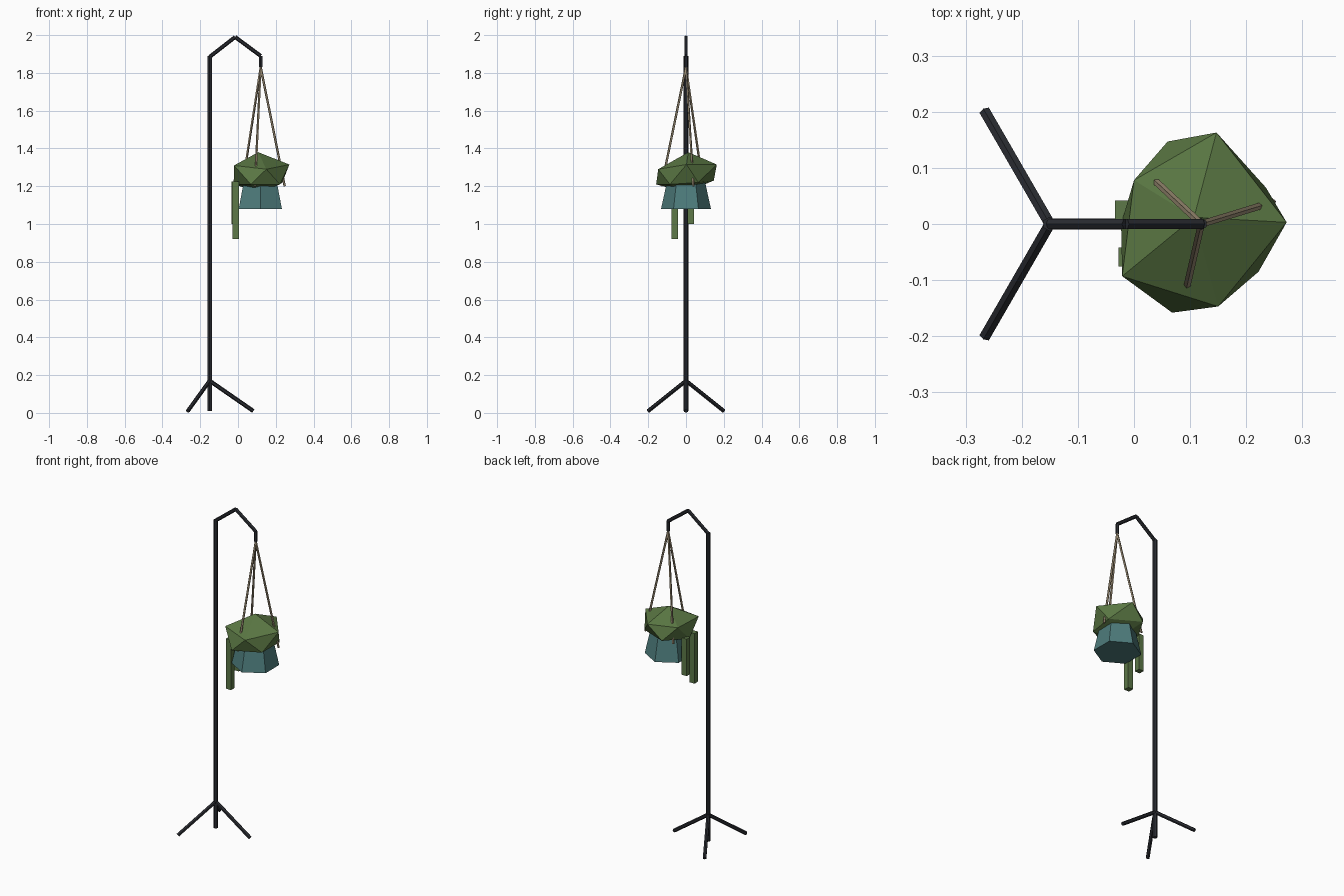
import bpy, bmesh, math
from mathutils import Vector

if "Cube" in bpy.data.objects:
    bpy.data.objects.remove(bpy.data.objects["Cube"])


def material(name, rgb):
    m = bpy.data.materials.new(name)
    m.diffuse_color = (*rgb, 1)
    m.use_nodes = True
    m.node_tree.nodes["Principled BSDF"].inputs["Base Color"].default_value = m.diffuse_color
    return m


METAL = material("dark_metal", (0.022, 0.024, 0.03))
ROPE = material("rope", (0.36, 0.29, 0.19))
LEAF = material("leaf", (0.10, 0.18, 0.055))
VINE = material("vine", (0.11, 0.19, 0.065))
POT = material("glazed_pot", (0.075, 0.2, 0.2))


def finish(name, bm, mat):
    mesh = bpy.data.meshes.new(name)
    bm.to_mesh(mesh)
    bm.free()
    ob = bpy.data.objects.new(name, mesh)
    mesh.materials.append(mat)
    bpy.context.collection.objects.link(ob)
    return ob


def rod(name, a, b, r, mat, sides=6):
    a, b = Vector(a), Vector(b)
    bm = bmesh.new()
    bmesh.ops.create_cone(bm, cap_ends=True, segments=sides, radius1=r, radius2=r,
                          depth=(b - a).length)
    ob = finish(name, bm, mat)
    ob.location = (a + b) / 2
    ob.rotation_euler = (b - a).to_track_quat('Z', 'Y').to_euler()
    return ob


def on_circle(cx, r, deg, z):
    t = math.radians(deg)
    return (cx + r * math.cos(t), r * math.sin(t), z)


# Stand: pole and three splayed legs
POLE_X, HANG_X = -0.15, 0.12
rod("pole", (POLE_X, 0, 0.01), (POLE_X, 0, 1.89), 0.013, METAL)
for i in range(3):
    rod(f"leg_{i + 1}", (POLE_X, 0, 0.17), on_circle(POLE_X, 0.231, 120 * i, 0.01),
        0.011, METAL)

# Angular hook
path = [(POLE_X, 0, 1.885), (-0.015, 0, 1.99), (HANG_X, 0, 1.89), (HANG_X, 0, 1.83)]
for i, (a, b) in enumerate(zip(path, path[1:])):
    rod(f"hook_segment_{i + 1}", a, b, 0.0105, METAL)

# Ropes from hook tip to pot
for i in range(3):
    rod(f"rope_{i + 1}", (HANG_X, 0, 1.83), on_circle(HANG_X, 0.133, 17 + 120 * i, 1.2),
        0.0065, ROPE, 5)

# Six-sided pot, wider at the base
bm = bmesh.new()
bmesh.ops.create_cone(bm, cap_ends=True, segments=6, radius1=0.132, radius2=0.095,
                      depth=0.17)
pot = finish("pot", bm, POT)
pot.location = (0.118, 0, 1.165)

# Foliage: uneven twenty-faced clump
points = [
    (0.107, 0.012, 1.38),
    (0.15, -0.147, 1.29), (-0.021, -0.093, 1.31), (0.0, 0.078, 1.30),
    (0.147, 0.163, 1.315), (0.272, 0.003, 1.315),
    (0.222, -0.085, 1.21), (0.068, -0.158, 1.21), (-0.023, 0.0, 1.21),
    (0.06, 0.147, 1.23), (0.235, 0.065, 1.22),
    (0.115, 0.0, 1.168),
]
bm = bmesh.new()
for p in points:
    bm.verts.new(p)
bmesh.ops.convex_hull(bm, input=bm.verts[:])
finish("foliage", bm, LEAF)

# Trailing vines
for i, (x, y, bottom) in enumerate([(-0.011, -0.059, 0.92), (-0.017, 0.025, 1.0)]):
    bm = bmesh.new()
    bmesh.ops.create_cube(bm, size=1)
    vine = finish(f"vine_{i + 1}", bm, VINE)
    vine.scale = (0.034, 0.034, 1.225 - bottom)
    vine.location = (x, y, (1.225 + bottom) / 2)
